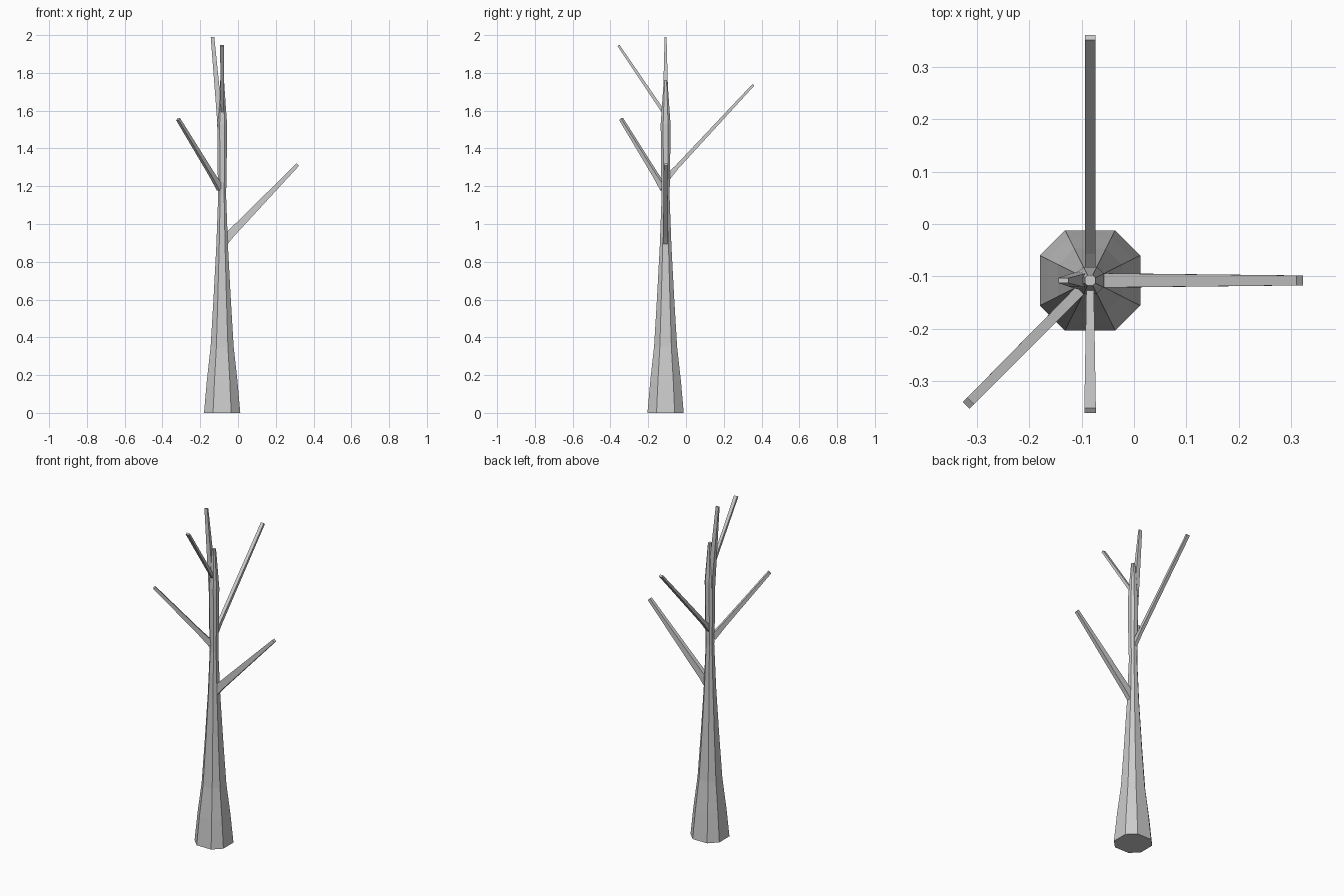
import bpy, bmesh
from mathutils import Vector

if "Cube" in bpy.data.objects:
    bpy.data.objects.remove(bpy.data.objects["Cube"])

CX, CY = -0.084, -0.108


def loft(name, rings):
    """Skin a closed solid through rings that share a vertex count."""
    bm = bmesh.new()
    loops = [[bm.verts.new(p) for p in ring] for ring in rings]
    n = len(loops[0])
    for a, b in zip(loops, loops[1:]):
        for i in range(n):
            j = (i + 1) % n
            bm.faces.new((a[i], a[j], b[j], b[i]))
    bm.faces.new(loops[0][::-1])
    bm.faces.new(loops[-1])
    bmesh.ops.recalc_face_normals(bm, faces=bm.faces)
    mesh = bpy.data.meshes.new(name)
    bm.to_mesh(mesh)
    bm.free()
    obj = bpy.data.objects.new(name, mesh)
    bpy.context.collection.objects.link(obj)
    return obj


def octagon(z, r):
    h = r / 2
    pts = [(r, -h), (r, h), (h, r), (-h, r), (-r, h), (-r, -h), (-h, -r), (h, -r)]
    return [Vector((CX + x, CY + y, z)) for x, y in pts]


def branch(name, start, end, stations):
    """Four-sided branch; stations are (fraction, full width, full thickness)."""
    start, end = Vector(start), Vector(end)
    d = (end - start).normalized()
    side = d.cross(Vector((0, 0, 1))).normalized()
    up = side.cross(d)
    rings = []
    for t, w, h in stations:
        c = start.lerp(end, t)
        rings.append([c + side * (sx * w / 2) + up * (sy * h / 2)
                      for sx, sy in ((-1, -1), (1, -1), (1, 1), (-1, 1))])
    return loft(name, rings)


# Trunk: flared base, waist, slight swelling near the crown
loft("trunk", [octagon(z, r) for z, r in (
    (0, .096), (.17, .081), (.35, .061), (.6, .046), (.88, .031),
    (1.15, .021), (1.3, .024), (1.53, .026), (1.76, .010))])

# Side branches
branch("right_branch", (-.075, CY, .91), (.317, CY, 1.315),
       [(0, .028, .052), (.09, .027, .043), (1, .019, .018)])
branch("front_left_branch", (-.095, -.119, 1.19), (-.317, -.343, 1.555),
       [(0, .022, .036), (.2, .020, .026), (1, .018, .016)])
branch("back_branch", (CX, -.105, 1.24), (CX, .357, 1.737),
       [(0, .020, .036), (.12, .020, .022), (1, .020, .013)])
branch("front_branch", (CX, -.12, 1.595), (CX, -.357, 1.945),
       [(0, .014, .018), (1, .022, .012)])

# Upright leader at the top
branch("top_branch", (-.091, CY, 1.50), (-.135, CY, 1.99),
       [(0, .034, .032), (.5, .023, .025), (1, .010, .019)])
